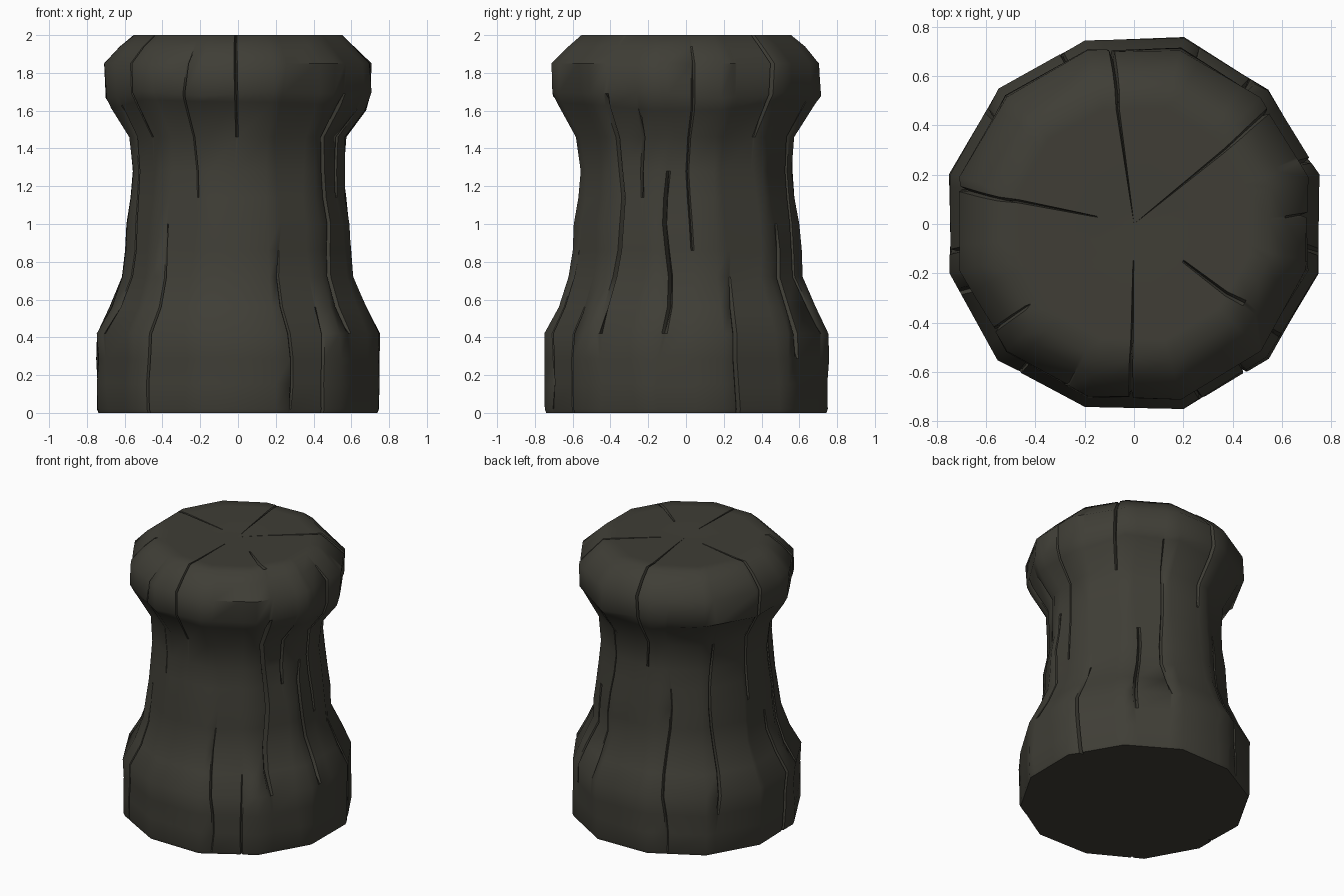
import bpy, bmesh, math, random
from math import sin, cos, radians

if "Cube" in bpy.data.objects:
    bpy.data.objects.remove(bpy.data.objects["Cube"])
random.seed(7)

# 12-sided outline: (height, corner radius)
PROFILE = [(0, .768), (.02, .776), (.42, .776), (.56, .705), (.72, .64), (1.28, .585), (1.46, .598),
           (1.63, .705), (1.68, .732), (1.85, .732), (1.94, .645), (2.0, .575)]
N = 12

# side cracks: (azimuth, low z, high z, depth, half width in degrees, wobble in degrees)
CRACKS = [(-91, 1.62, 2.0, .035, .7, .3), (-113, 1.25, 1.9, .015, .5, 1.5),
          (-69, .1, .75, .018, .6, 1.5), (-53, .0, .5, .02, .6, .5),
          (-37, .45, 1.65, .05, 1.3, 1.8), (-128, 0, .95, .02, .6, 1),
          (-9, .5, 1.25, .05, 1.1, 2), (2, .9, 1.85, .03, .8, 1.2),
          (-23, 1.2, 1.6, .03, .9, 1.5), (21, 0, .7, .03, .9, 1),
          (39, 1.5, 2.0, .03, .9, 1), (52, .42, .95, .05, 1.2, 1.5),
          (68, .5, 1.5, .025, .8, 1.5), (98, 1.3, 2.0, .04, .9, 1), (114, .1, 1.1, .02, .7, 1.5),
          (142, .4, 1.3, .03, .8, 1.5), (169, 1.1, 2.0, .04, .9, 1),
          (187, 0, .8, .03, .8, 1.5), (203, .5, 1.6, .04, 1.1, 1.8), (218, 1.6, 2.0, .03, .8, 1)]
# radial cracks across the top: azimuth -> inner radius
TOP = {-91: .17, 39: .12, 98: .12, 169: .18, -37: .28}


def rows():
    """Heights with extra loops between the profile points."""
    out = []
    for (a, ra), (b, rb) in zip(PROFILE, PROFILE[1:]):
        n = max(1, round((b - a) / .15))
        out += [(a + (b - a) * i / n, ra + (rb - ra) * i / n) for i in range(n)]
    return out + [PROFILE[-1]]


ROWS = rows()
corner_r = [random.uniform(-.008, .006) for _ in range(N)]
corners = []
for z, r in ROWS:
    lip = 1.5 < z < 1.75                      # uneven underside of the cap
    ring = []
    for k in range(N):
        a = radians(15 + 30 * k)
        rr = r + corner_r[k] + random.uniform(-.008, .008) * (.05 < z < 1.95)
        zz = z + (random.uniform(-.03, .03) if lip else 0)
        ring.append((rr * cos(a), rr * sin(a), zz))
    corners.append(ring)


def on_ring(ring, az):
    """Point on the straight-sided ring near an azimuth."""
    u = ((az - 15) / 30) % N
    k = int(u) % N
    t = u - int(u)
    a, b = ring[k], ring[(k + 1) % N]
    return [a[i] + (b[i] - a[i]) * t for i in range(3)]


# columns: corners plus three tight columns per crack
columns = [(15 + 30 * k, None, 0) for k in range(N)]
for c in CRACKS:
    columns += [(c[0] % 360, c, s) for s in (-1, 0, 1)]
columns.sort(key=lambda q: (q[0], q[2]))

bm = bmesh.new()
grid = []
for j, (z, r) in enumerate(ROWS):
    line = []
    for az, c, s in columns:
        sink = 0
        if c:
            _, lo, hi, depth, half, wob = c
            az = az + s * half + wob * sin(7 * z + c[0])
            if lo - .01 <= z <= hi + .01:
                sink = depth * (1 if s == 0 else .12 * (s < 0))
        x, y, zz = on_ring(corners[j], az)
        f = 1 - sink / math.hypot(x, y)
        line.append(bm.verts.new((x * f, y * f, zz)))
    grid.append(line)

# top surface: shrinking rings, with the radial cracks pressed in
for f in (.85, .65, .45, .27):
    line = []
    for (az, c, s), rim in zip(columns, grid[len(ROWS) - 1]):
        x, y, _ = on_ring(corners[-1], az + (s * c[4] * .9 if c else 0))
        rr = f * .575
        deep = c and s == 0 and c[0] in TOP and rr > TOP[c[0]]
        line.append(bm.verts.new((x * f, y * f, 2.0 - (.035 if deep else 0))))
    grid.append(line)
M = len(columns)
for a, b in zip(grid, grid[1:]):
    for i in range(M):
        n = (i + 1) % M
        bm.faces.new((a[i], a[n], b[n], b[i]))
mid = bm.verts.new((0, 0, 1.995))
for i in range(M):
    bm.faces.new((grid[-1][i], grid[-1][(i + 1) % M], mid))
bm.faces.new(list(reversed(grid[0])))
bmesh.ops.recalc_face_normals(bm, faces=bm.faces)

me = bpy.data.meshes.new("cracked_post")
bm.to_mesh(me)
bm.free()
post = bpy.data.objects.new("cracked_post", me)
bpy.context.collection.objects.link(post)

mat = bpy.data.materials.new("dark olive grey")
mat.diffuse_color = (.05, .048, .037, 1)
mat.use_nodes = True
mat.node_tree.nodes["Principled BSDF"].inputs["Base Color"].default_value = mat.diffuse_color
me.materials.append(mat)

bpy.context.view_layer.objects.active = post
post.select_set(True)
bpy.ops.object.shade_smooth_by_angle(angle=radians(48))
